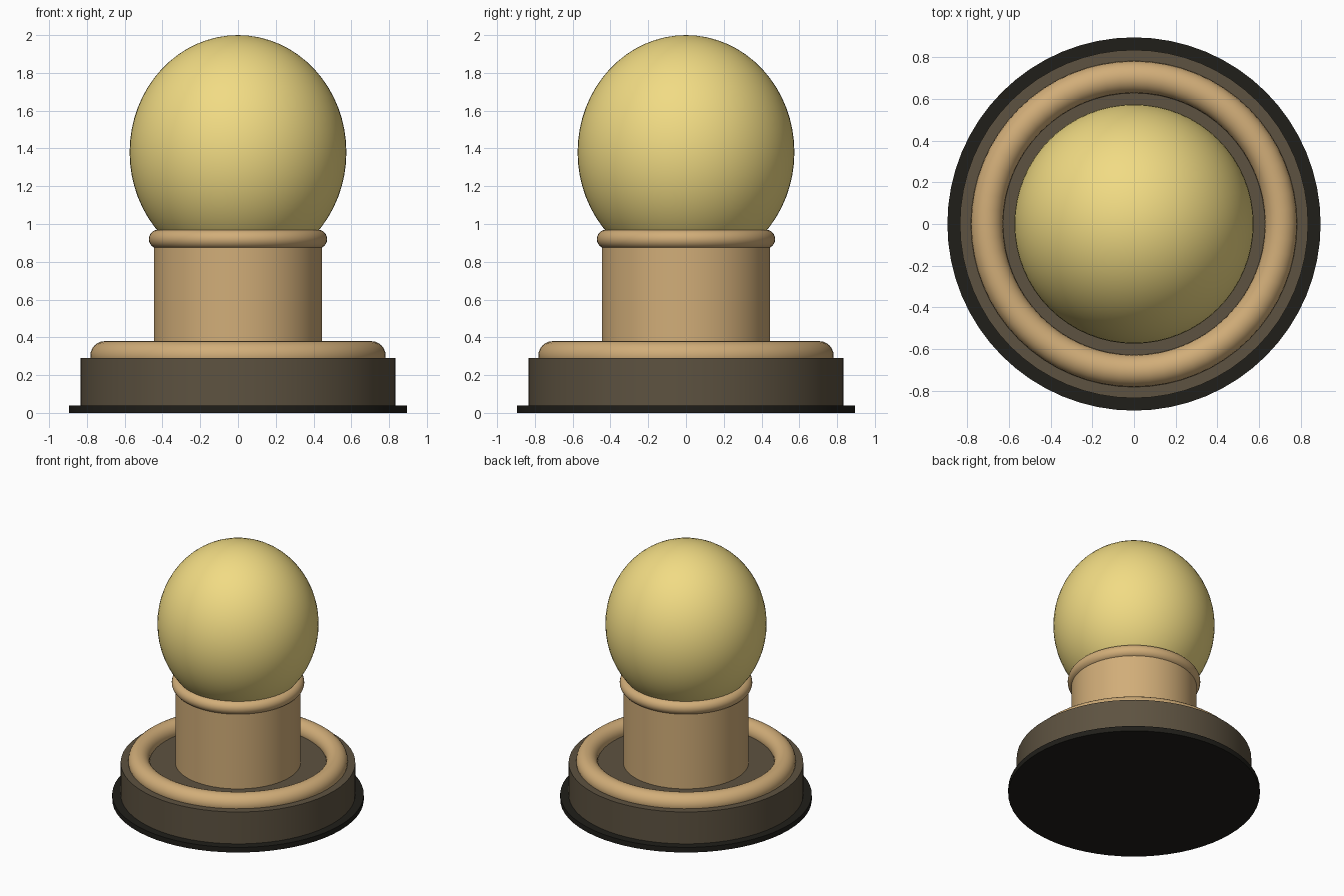
import bpy
import math

if "Cube" in bpy.data.objects:
    bpy.data.objects.remove(bpy.data.objects["Cube"])


def material(name, rgb):
    m = bpy.data.materials.new(name)
    m.diffuse_color = (*rgb, 1)
    m.use_nodes = True
    m.node_tree.nodes["Principled BSDF"].inputs["Base Color"].default_value = m.diffuse_color
    return m


yellow = material("pale_yellow", (0.88, 0.71, 0.23))
tan = material("tan", (0.64, 0.42, 0.19))
brown = material("dark_brown", (0.11, 0.085, 0.052))
black = material("near_black", (0.014, 0.013, 0.010))


def finish(name, mat):
    ob = bpy.context.object
    ob.name = name
    ob.data.materials.append(mat)
    bpy.ops.object.shade_smooth_by_angle(angle=math.radians(35))
    return ob


def disc(name, radius, z0, z1, mat):
    bpy.ops.mesh.primitive_cylinder_add(
        vertices=64, radius=radius, depth=z1 - z0, location=(0, 0, (z0 + z1) / 2))
    return finish(name, mat)


def ring(name, major, minor, z, mat):
    bpy.ops.mesh.primitive_torus_add(
        major_segments=64, minor_segments=24,
        major_radius=major, minor_radius=minor, location=(0, 0, z))
    return finish(name, mat)


# Stepped base
disc("bottom_plate", 0.895, 0.0, 0.04, black)
disc("base_drum", 0.835, 0.002, 0.29, brown)
ring("base_ring", 0.705, 0.077, 0.303, tan)

# Neck and collar
disc("neck", 0.446, 0.28, 0.92, tan)
ring("collar", 0.422, 0.05, 0.92, tan)

# Slightly tall globe resting in the collar
bpy.ops.mesh.primitive_uv_sphere_add(
    segments=64, ring_count=32, radius=1, location=(0, 0, 1.38))
globe = finish("globe", yellow)
globe.scale = (0.574, 0.574, 0.62)
